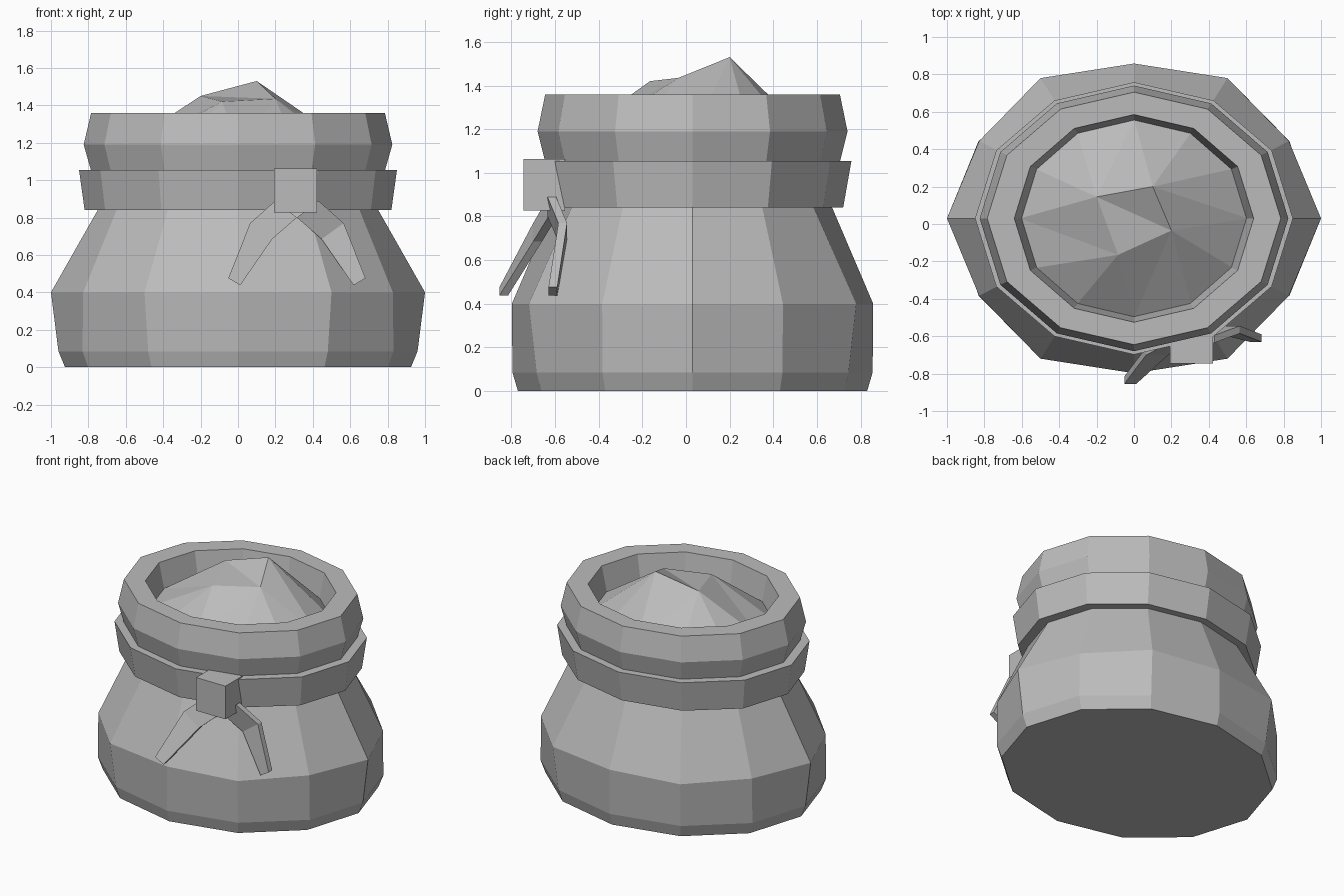
import bpy, bmesh
from math import cos, sin, pi

cube = bpy.data.objects.get("Cube")
if cube:
    bpy.data.objects.remove(cube, do_unlink=True)

SIDES = 12
CENTRE_Y = 0.03

grey = bpy.data.materials.new("plain grey")
grey.use_nodes = True
colour = (0.5, 0.5, 0.5, 1)
grey.diffuse_color = colour
grey.node_tree.nodes["Principled BSDF"].inputs["Base Color"].default_value = colour


def finish(bm, name):
    bmesh.ops.recalc_face_normals(bm, faces=bm.faces)
    mesh = bpy.data.meshes.new(name)
    bm.to_mesh(mesh)
    bm.free()
    mesh.materials.append(grey)
    obj = bpy.data.objects.new(name, mesh)
    bpy.context.collection.objects.link(obj)
    return obj


def add_ring(bm, z, rx, ry, odd=1.0):
    """Twelve-sided oval; odd scales every second corner."""
    ring = []
    for i in range(SIDES):
        a = 2 * pi * i / SIDES
        s = odd if i % 2 else 1.0
        ring.append(bm.verts.new((rx * s * cos(a), CENTRE_Y + ry * s * sin(a), z)))
    return ring


def bridge(bm, low, high):
    for i in range(SIDES):
        j = (i + 1) % SIDES
        bm.faces.new((low[i], low[j], high[j], high[i]))


def loft(name, profile, closed=False):
    """Stack oval rings; either cap the ends or join last to first."""
    bm = bmesh.new()
    rings = [add_ring(bm, *p) for p in profile]
    for low, high in zip(rings, rings[1:]):
        bridge(bm, low, high)
    if closed:
        bridge(bm, rings[-1], rings[0])
    else:
        bm.faces.new(rings[0])
        bm.faces.new(rings[-1])
    return finish(bm, name)


# Sack body, bulging low and narrowing to the neck
loft("sack_body", [(0, 0.925, 0.80), (0.085, 0.96, 0.825),
                   (0.4, 1.0, 0.866, 0.956), (0.84, 0.75, 0.64),
                   (1.06, 0.74, 0.63)])

# Tie band around the neck
loft("tie_band", [(0.84, 0.82, 0.69), (1.055, 0.85, 0.728),
                  (1.055, 0.72, 0.61), (0.84, 0.72, 0.61)], closed=True)

# Rolled open collar
loft("collar", [(1.05, 0.785, 0.675), (1.19, 0.825, 0.71), (1.36, 0.785, 0.675),
                (1.36, 0.64, 0.555), (1.18, 0.60, 0.525), (1.05, 0.60, 0.525)],
     closed=True)

# Heaped filling: four peaks, each fanning out to a quarter of the rim
bm = bmesh.new()
rim = add_ring(bm, 1.18, 0.61, 0.53)
peaks = [bm.verts.new(p) for p in ((0.1, 0.2, 1.53), (-0.2, 0.145, 1.45),
                                  (-0.085, -0.165, 1.42), (0.2, -0.035, 1.435))]
for k, peak in enumerate(peaks):
    first = 1 + 3 * k
    quarter = [rim[(first + n) % SIDES] for n in range(4)]
    bm.faces.new((peak, quarter[0], quarter[1]))
    bm.faces.new((peak, quarter[1], quarter[2]))
    following = peaks[(k + 1) % 4]
    bm.faces.new((peak, quarter[2], following))
    bm.faces.new((following, quarter[2], quarter[3]))
bm.faces.new((peaks[0], peaks[1], peaks[3]))
bm.faces.new((peaks[1], peaks[2], peaks[3]))
bm.faces.new(rim)
finish(bm, "filling")

# Square knot on the band
bm = bmesh.new()
bmesh.ops.create_cube(bm, size=1)
bmesh.ops.scale(bm, vec=(0.23, 0.19, 0.235), verts=bm.verts)
bmesh.ops.translate(bm, vec=(0.308, -0.65, 0.945), verts=bm.verts)
finish(bm, "knot")


# Hanging tails, one each side of the knot
def tail(name, side, depths):
    # outer x, outer z, inner x, inner z, as offsets from the knot centre line
    outline = ((0.115, 0.89, 0.0, 0.80), (0.25, 0.77, 0.132, 0.685),
               (0.367, 0.476, 0.303, 0.438))
    bm = bmesh.new()
    sections = []
    for (xo, zo, xi, zi), y in zip(outline, depths):
        corners = ((xo, y, zo), (xi, y, zi), (xi, y + 0.04, zi), (xo, y + 0.04, zo))
        sections.append([bm.verts.new((0.315 + side * x, cy, z)) for x, cy, z in corners])
    for a, b in zip(sections, sections[1:]):
        for i in range(4):
            j = (i + 1) % 4
            bm.faces.new((a[i], a[j], b[j], b[i]))
    bm.faces.new(sections[0])
    bm.faces.new(sections[-1])
    finish(bm, name)


tail("tail_right", -1, (-0.63, -0.70, -0.855))
tail("tail_left", 1, (-0.635, -0.585, -0.63))
